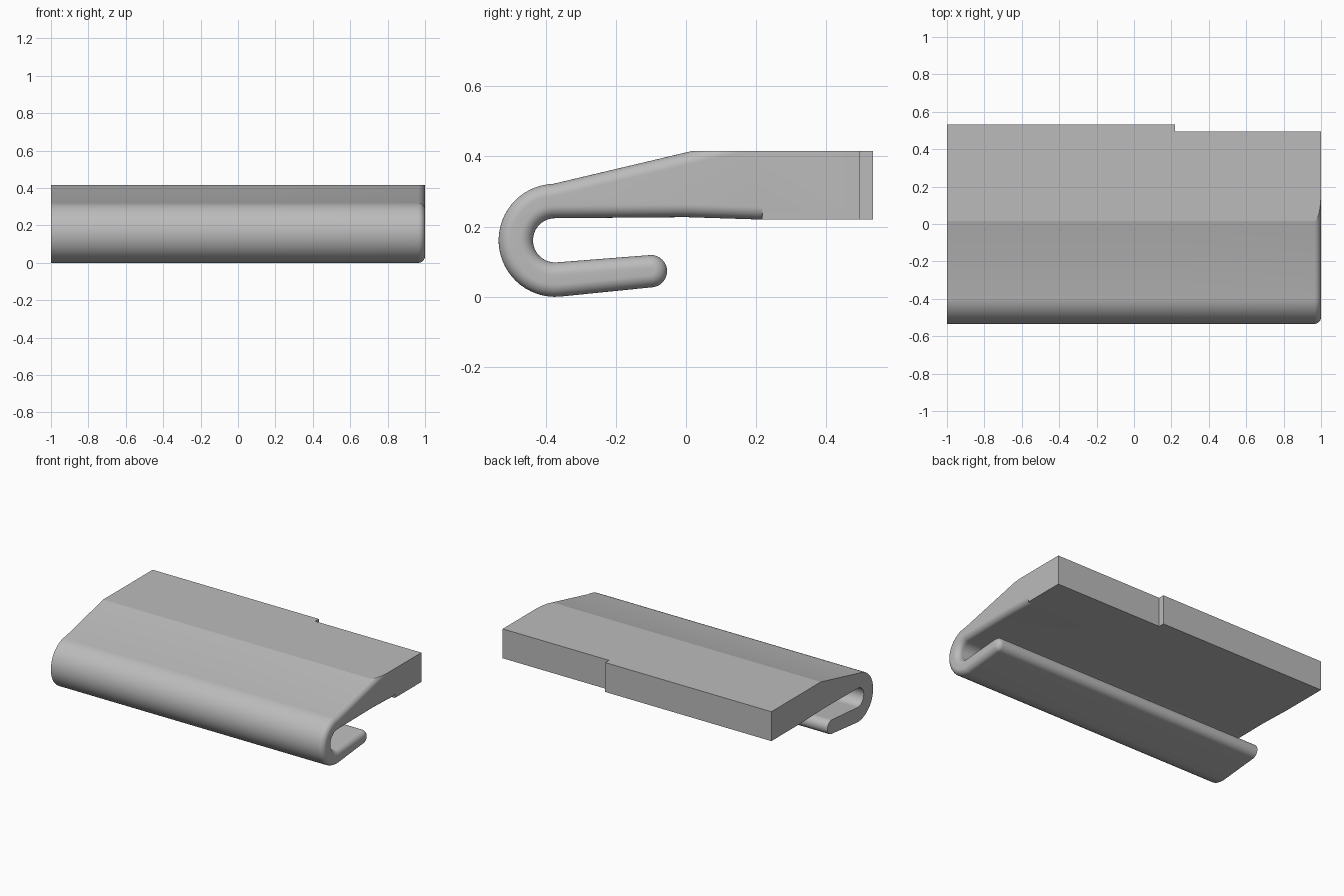
import bpy, bmesh, math
from mathutils import Vector

cube = bpy.data.objects.get("Cube")
if cube:
    bpy.data.objects.remove(cube, do_unlink=True)

FILLET = 0.036      # rounding radius of the hook's left end
STEP_X = 0.22       # where the back edge steps out
BACK, LEDGE = 0.494, 0.533


def arc(y, z, r, a0, a1, n):
    angles = [math.radians(a0 + (a1 - a0) * i / n) for i in range(n + 1)]
    return [Vector((y + r * math.cos(a), z + r * math.sin(a))) for a in angles]


# Hook cross-section, counter-clockwise in (y, z)
profile = [Vector((BACK, 0.415)), Vector((0.015, 0.415))]
profile += arc(-0.373, 0.161, 0.161, 92, 275, 30)      # outer bend
profile += arc(-0.100, 0.073, 0.046, -85, 95, 26)      # rounded lip
profile += arc(-0.373, 0.161, 0.063, 275, 90, 28)      # inner bend
profile += [Vector(p) for p in ((0, 0.227), (0.217, 0.22), (0.2172, 0.22), (BACK, 0.22))]
count = len(profile)

# Only the hook part is filleted: flat top, back and rear underside stay sharp
rounded = [1 <= i < count - 3 for i in range(count)]
normals = []
for i in range(count):
    d = (profile[(i + 1) % count] - profile[i]).normalized()
    normals.append(Vector((-d.y, d.x)))


def inset(amount):
    """Move each rounded edge inwards and return the new outline."""
    result = []
    for i, p in enumerate(profile):
        n1, n2 = normals[i - 1], normals[i]
        d1, d2 = amount * rounded[i - 1], amount * rounded[i]
        det = n1.x * n2.y - n1.y * n2.x
        if abs(det) < 0.15:
            shift = (n1 + n2).normalized() * max(d1, d2)
        else:
            shift = Vector((d1 * n2.y - d2 * n1.y, n1.x * d2 - n2.x * d1)) / det
        result.append(p + shift)
    return result


# Loft the outline along x, with a quarter-round at the left end
bm = bmesh.new()
stations = [(-1, 0), (STEP_X, 0)]
for i in range(13):
    t = math.pi / 2 * i / 12
    stations.append((1 - FILLET + FILLET * math.sin(t), FILLET * (1 - math.cos(t))))
rings = [[bm.verts.new((x, p.x, p.y)) for p in inset(a)] for x, a in stations]
ledge_face = None
for k in range(len(rings) - 1):
    a, b = rings[k], rings[k + 1]
    for i in range(count):
        j = (i + 1) % count
        face = bm.faces.new((a[i], a[j], b[j], b[i]))
        if k == 0 and i == count - 1:
            ledge_face = face
bm.faces.new(rings[0])
bm.faces.new(rings[-1])

# Back ledge on the right part
out = bmesh.ops.extrude_face_region(bm, geom=[ledge_face])
moved = [g for g in out["geom"] if isinstance(g, bmesh.types.BMVert)]
bmesh.ops.translate(bm, verts=moved, vec=(0, LEDGE - BACK, 0))
if ledge_face.is_valid:
    bm.faces.remove(ledge_face)
bmesh.ops.remove_doubles(bm, verts=bm.verts, dist=1e-6)
bmesh.ops.recalc_face_normals(bm, faces=bm.faces)

mesh = bpy.data.meshes.new("hooked_panel")
bm.to_mesh(mesh)
bm.free()
panel = bpy.data.objects.new("hooked_panel", mesh)
bpy.context.collection.objects.link(panel)

# Single grey finish
grey = bpy.data.materials.new("plain_grey")
grey.use_nodes = True
colour = (0.5, 0.5, 0.5, 1)
grey.diffuse_color = colour
grey.node_tree.nodes["Principled BSDF"].inputs["Base Color"].default_value = colour
mesh.materials.append(grey)

bpy.ops.object.select_all(action="DESELECT")
panel.select_set(True)
bpy.context.view_layer.objects.active = panel
bpy.ops.object.shade_smooth_by_angle(angle=math.radians(12))
